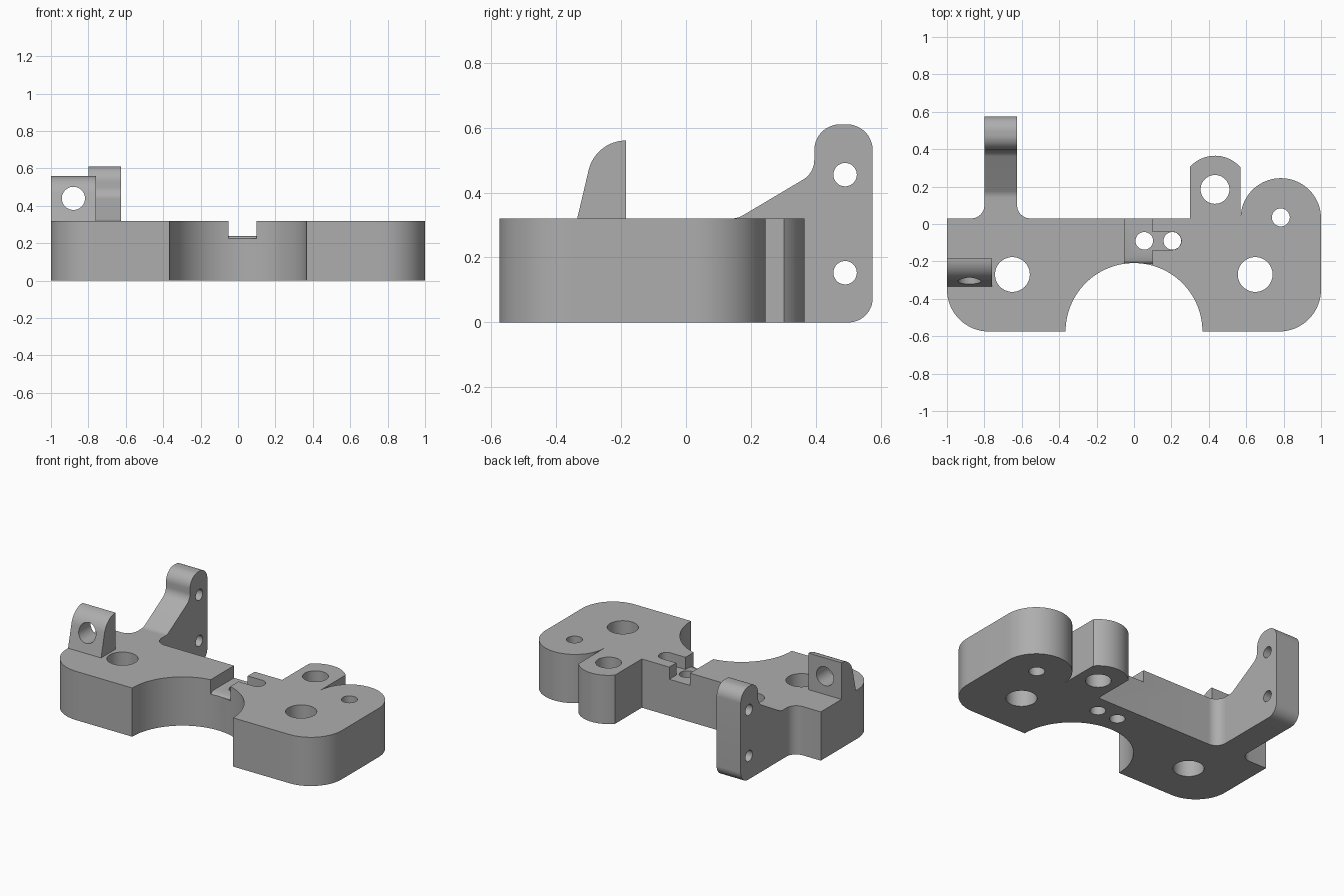
import bpy, bmesh
from math import radians, cos, sin

cube = bpy.data.objects.get("Cube")
if cube:
    bpy.data.objects.remove(cube, do_unlink=True)

metal = bpy.data.materials.new("machined grey")
metal.use_nodes = True
GREY = (0.42, 0.42, 0.42, 1)
metal.diffuse_color = GREY
metal.node_tree.nodes["Principled BSDF"].inputs["Base Color"].default_value = GREY

TOP = 0.32      # plate thickness
FRONT = -0.575
BACK = 0.03


def arc(u, v, r, start, end, n=16):
    """Points along an arc, angles in degrees."""
    steps = [radians(start + (end - start) * i / n) for i in range(n + 1)]
    return [(u + r * cos(a), v + r * sin(a)) for a in steps]


def prism(name, profile, axis, low, high):
    """Extrude a closed profile along an axis."""
    place = {"x": lambda u, v, w: (w, u, v),
             "y": lambda u, v, w: (u, w, v),
             "z": lambda u, v, w: (u, v, w)}[axis]
    bm = bmesh.new()
    lower = [bm.verts.new(place(u, v, low)) for u, v in profile]
    upper = [bm.verts.new(place(u, v, high)) for u, v in profile]
    bm.faces.new(lower)
    bm.faces.new(upper)
    for i in range(len(profile)):
        j = (i + 1) % len(profile)
        bm.faces.new((lower[i], lower[j], upper[j], upper[i]))
    bmesh.ops.recalc_face_normals(bm, faces=bm.faces)
    mesh = bpy.data.meshes.new(name)
    bm.to_mesh(mesh)
    bm.free()
    mesh.materials.append(metal)
    obj = bpy.data.objects.new(name, mesh)
    bpy.context.collection.objects.link(obj)
    return obj


def activate(obj):
    bpy.ops.object.select_all(action="DESELECT")
    obj.select_set(True)
    bpy.context.view_layer.objects.active = obj


def cut(obj, profile, axis, low, high):
    """Subtract an extruded profile."""
    cutter = prism("cutter", profile, axis, low, high)
    cutter.hide_render = True
    mod = obj.modifiers.new("cut", "BOOLEAN")
    mod.operation = "DIFFERENCE"
    mod.solver = "EXACT"
    mod.object = cutter
    activate(obj)
    bpy.ops.object.modifier_apply(modifier=mod.name)
    bpy.data.objects.remove(cutter, do_unlink=True)


def drill(obj, u, v, r, axis, low, high):
    cut(obj, arc(u, v, r, 0, 352.5, 47), axis, low, high)


# Base plate: rounded front corners, round front bite, two ears, filleted arm root
outline = (
    arc(-0.775, FRONT + 0.225, 0.225, 180, 270)
    + arc(0, FRONT, 0.366, 180, 0, 48)
    + arc(0.775, FRONT + 0.225, 0.225, 270, 360)
    + arc(0.785, BACK, 0.215, 0, 180, 40)
    + arc(0.433, 0.185, 0.18, 40.5, 137.6, 24)
    + [(0.30, BACK)]
    + arc(-0.555, BACK + 0.07, 0.07, 270, 180, 10)
    + arc(-0.87, BACK + 0.07, 0.07, 0, -90, 10)
    + [(-1, BACK)]
)
plate = prism("base_plate", outline, "z", 0, TOP)

# Cross slot with a dropped front lip, and its short side slot
slot = [(-0.4, 0.225), (-0.21, 0.225), (-0.20, 0.234), (-0.18, 0.24),
        (0.1, 0.24), (0.1, 0.5), (-0.4, 0.5)]
cut(plate, slot, "x", -0.05, 0.10)
cut(plate, [(0.05, -0.138)] + arc(0.205, -0.09, 0.048, -90, 90) + [(0.05, -0.042)],
    "z", 0.24, 0.5)

# Vertical holes
for x, y, r in [(-0.65, -0.27, 0.093), (0.648, -0.27, 0.093), (0.433, 0.185, 0.077),
                (0.785, 0.035, 0.048), (0.055, -0.09, 0.047), (0.205, -0.09, 0.047)]:
    drill(plate, x, y, r, "z", -0.1, 0.5)

# Rear arm: upright lug with a sloped, filleted web
arm_profile = (
    [(0.1, 0)]
    + arc(0.5, 0.075, 0.075, -90, 0)
    + arc(0.495, 0.53, 0.08, 0, 90)
    + arc(0.475, 0.53, 0.08, 90, 180)
    + arc(0.325, 0.50, 0.07, 0, -60)
    + arc(0.14, TOP + 0.07, 0.07, -60, -90, 8)
    + [(0.1, TOP)]
)
arm = prism("rear_arm", arm_profile, "x", -0.8, -0.625)
for z in (0.153, 0.455):
    drill(arm, 0.49, z, 0.036, "x", -1, -0.4)

# Front tab: sloped front rolling over to a flat back
tab_profile = [(-0.185, TOP), (-0.335, TOP)] + arc(-0.185, 0.442, 0.118, 168, 90)
tab = prism("front_tab", tab_profile, "x", -1, -0.76)
drill(tab, -0.88, 0.44, 0.062, "y", -0.6, 0)

for part in (plate, arm, tab):
    activate(part)
    bpy.ops.object.shade_smooth_by_angle(angle=radians(25))
